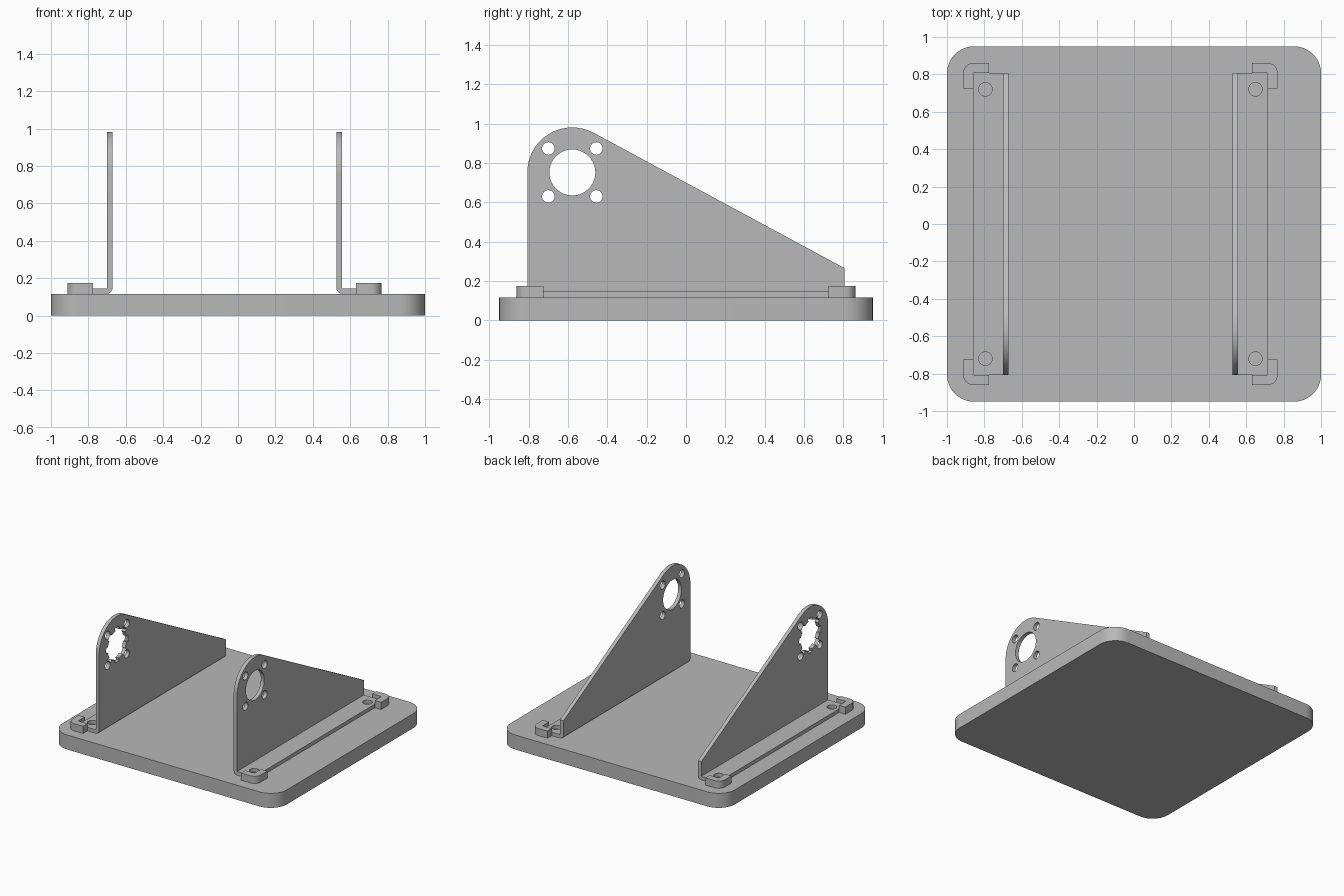
import bpy
import bmesh
from math import sin, cos, pi, acos, atan2, hypot, radians
from mathutils import Vector

if "Cube" in bpy.data.objects:
    bpy.data.objects.remove(bpy.data.objects["Cube"], do_unlink=True)

# One plain grey for everything
grey = bpy.data.materials.new("plain_grey")
grey.use_nodes = True
grey.diffuse_color = (0.48, 0.48, 0.48, 1)
grey.node_tree.nodes["Principled BSDF"].inputs["Base Color"].default_value = grey.diffuse_color

MID = -0.0725                    # plane between the two brackets
BASE_TOP, FLANGE_TOP, BLOCK_TOP = 0.117, 0.146, 0.175
HALF_LEN = 0.807                 # half the bracket length along y
WALL_IN, WALL_OUT, FLANGE_OUT = 0.599, 0.629, 0.785   # distances from MID
HUB_Y, HUB_Z, HUB_R = -0.578, 0.752, 0.229


def arc(cx, cy, r, start, end, n=12):
    return [(cx + r * cos(start + (end - start) * i / n),
             cy + r * sin(start + (end - start) * i / n)) for i in range(n + 1)]


def circle(cx, cy, r, n=40):
    return arc(cx, cy, r, 0, 2 * pi, n)[:-1]


def prism(name, points, axis, low, high):
    """Extrude a 2D outline along x, y or z."""
    place = {"x": lambda p, t: (t, p[0], p[1]),
             "y": lambda p, t: (p[0], t, p[1]),
             "z": lambda p, t: (p[0], p[1], t)}[axis]
    bm = bmesh.new()
    face = bm.faces.new([bm.verts.new(place(p, low)) for p in points])
    new = bmesh.ops.extrude_face_region(bm, geom=[face])["geom"]
    move = Vector(place((0, 0), high - low))
    bmesh.ops.translate(bm, vec=move, verts=[v for v in new if isinstance(v, bmesh.types.BMVert)])
    bmesh.ops.recalc_face_normals(bm, faces=bm.faces)
    mesh = bpy.data.meshes.new(name)
    bm.to_mesh(mesh)
    bm.free()
    mesh.materials.append(grey)
    obj = bpy.data.objects.new(name, mesh)
    bpy.context.collection.objects.link(obj)
    return obj


def activate(obj):
    bpy.ops.object.select_all(action="DESELECT")
    obj.select_set(True)
    bpy.context.view_layer.objects.active = obj


def boolean(obj, tool, operation):
    tool.hide_render = True
    mod = obj.modifiers.new("cut", "BOOLEAN")
    mod.operation, mod.object, mod.solver = operation, tool, "EXACT"
    activate(obj)
    bpy.ops.object.modifier_apply(modifier=mod.name)
    bpy.data.objects.remove(tool, do_unlink=True)


def smooth(obj):
    activate(obj)
    bpy.ops.object.shade_smooth_by_angle(angle=radians(30))


# Base plate with rounded corners
R = 0.145
outline = []
for i, (sx, sy) in enumerate([(1, 1), (-1, 1), (-1, -1), (1, -1)]):
    outline += arc(sx * (1 - R), sy * (0.95 - R), R, i * pi / 2, (i + 1) * pi / 2)
smooth(prism("base_plate", outline, "z", 0, BASE_TOP))

# Side outline of a bracket: hub arc, then a straight slope tangent to it
tail_z = 0.265
dy, dz = HALF_LEN - HUB_Y, tail_z - HUB_Z
tangent = atan2(dz, dy) + acos(HUB_R / hypot(dy, dz))
side_outline = ([(-HALF_LEN, 0), (HALF_LEN, 0), (HALF_LEN, tail_z)]
                + arc(HUB_Y, HUB_Z, HUB_R, tangent, pi, 24))

# Notched hub opening for one wall
notched = []
for k in range(8):
    a = k * pi / 4
    notched += arc(HUB_Y, HUB_Z, 0.14, a - pi / 16, a + pi / 16, 3)
    notched += arc(HUB_Y, HUB_Z, 0.119, a + pi / 16, a + 3 * pi / 16, 3)

for side, label in ((-1, "right"), (1, "left")):
    def X(d):
        return MID + side * d

    # Bent sheet bracket, trimmed to its side outline
    bend = arc(WALL_IN + 0.03, BASE_TOP + 0.03, 0.03, pi, 1.5 * pi, 6)
    section = [(WALL_OUT, 1.1), (WALL_IN, 1.1)] + bend + [
        (FLANGE_OUT, BASE_TOP), (FLANGE_OUT, FLANGE_TOP), (WALL_OUT, FLANGE_TOP)]
    bracket = prism(label + "_bracket", [(X(d), z) for d, z in section], "y", -0.9, 0.9)
    boolean(bracket, prism("trim", side_outline, "x", -1.2, 1.2), "INTERSECT")

    # Hub opening and its four screw holes
    holes = [notched if side < 0 else circle(HUB_Y, HUB_Z, 0.117)]
    holes += [circle(HUB_Y + a, HUB_Z + b, 0.032, 24)
              for a in (-0.122, 0.122) for b in (-0.122, 0.122)]
    for hole in holes:
        boolean(bracket, prism("hole", hole, "x", -1.2, 1.2), "DIFFERENCE")

    # Flange screw holes and L-shaped corner blocks
    for end, place in ((-1, "front"), (1, "back")):
        boolean(bracket, prism("hole", circle(X(0.722), end * 0.72, 0.036, 24),
                               "z", 0.05, 0.3), "DIFFERENCE")
        out_d, out_y, in_d, in_y, r = 0.84, 0.862, 0.703, 0.724, 0.055
        block = [(in_d, out_y), (in_d, HALF_LEN), (FLANGE_OUT, HALF_LEN),
                 (FLANGE_OUT, in_y), (out_d, in_y)]
        block += arc(out_d - r, out_y - r, r, 0, pi / 2, 10)
        smooth(prism(f"{label}_{place}_corner_block",
                     [(X(d), end * y) for d, y in block], "z", BASE_TOP, BLOCK_TOP))
    smooth(bracket)
